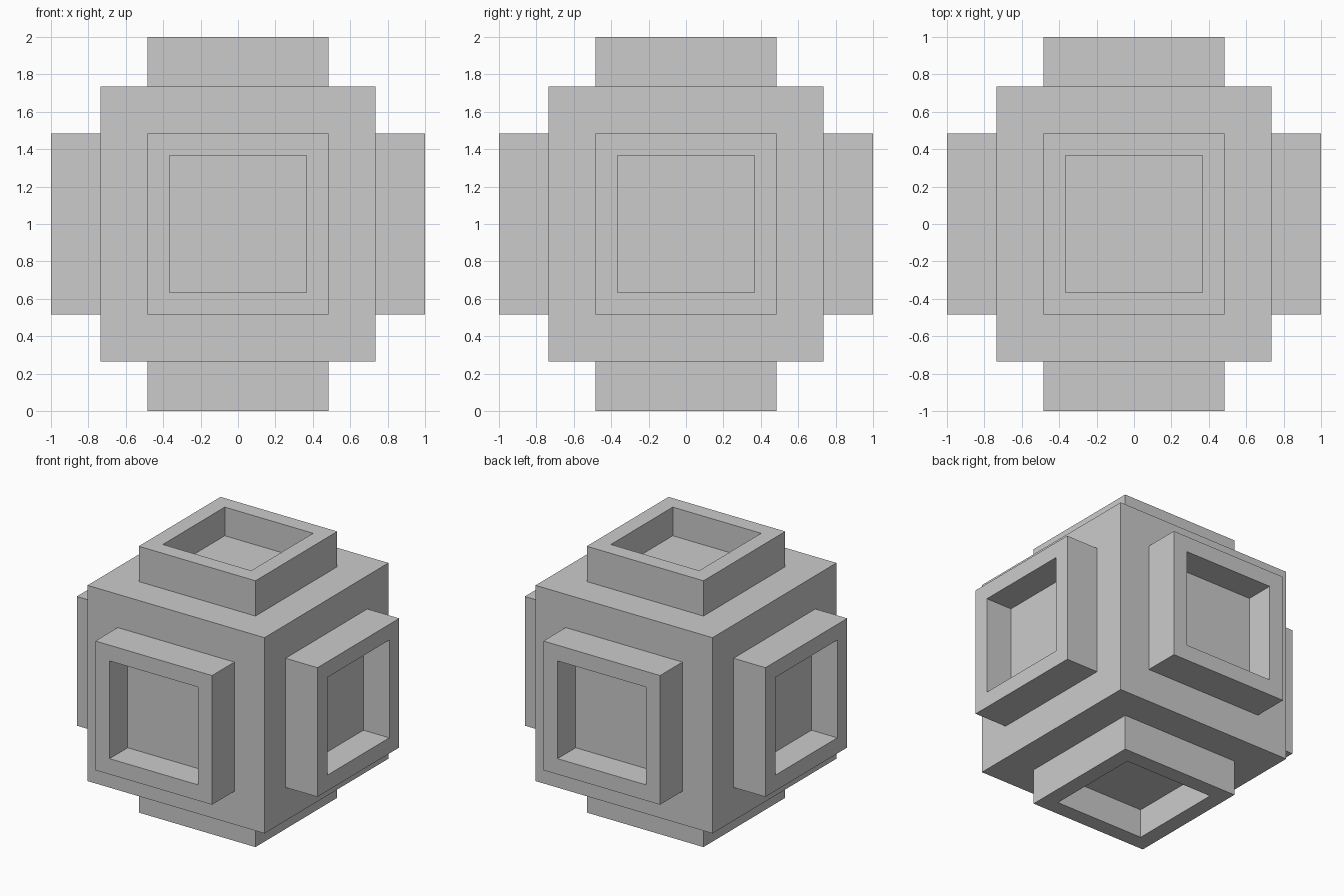
import bpy
import bmesh

if "Cube" in bpy.data.objects:
    bpy.data.objects.remove(bpy.data.objects["Cube"])

CORE = 0.735       # half width of the central cube
BOSS = 0.485       # half width of each raised boss
POCKET = 0.367     # half width of each square pocket
REACH = 1.0        # distance from centre to boss rim
FLOOR = 0.785      # distance from centre to pocket floor

bm = bmesh.new()
bmesh.ops.create_cube(bm, size=CORE * 2)
sides = list(bm.faces)


def inset(width):
    bmesh.ops.inset_individual(bm, faces=sides, thickness=width, depth=0,
                               use_even_offset=True)


def push(faces, distance):
    """Extrude each face along its own normal; return the new caps."""
    result = bmesh.ops.extrude_discrete_faces(bm, faces=faces)["faces"]
    for f in result:
        f.normal_update()
        bmesh.ops.translate(bm, verts=f.verts, vec=f.normal * distance)
    return result


# Raised boss on all six sides
inset(CORE - BOSS)
sides = push(sides, REACH - CORE)

# Square pocket sunk into each boss
inset(BOSS - POCKET)
sides = push(sides, FLOOR - REACH)

bmesh.ops.recalc_face_normals(bm, faces=bm.faces)
bmesh.ops.translate(bm, verts=bm.verts, vec=(0, 0, REACH))

mesh = bpy.data.meshes.new("socketed_cube")
bm.to_mesh(mesh)
bm.free()
bpy.context.collection.objects.link(bpy.data.objects.new("socketed_cube", mesh))
